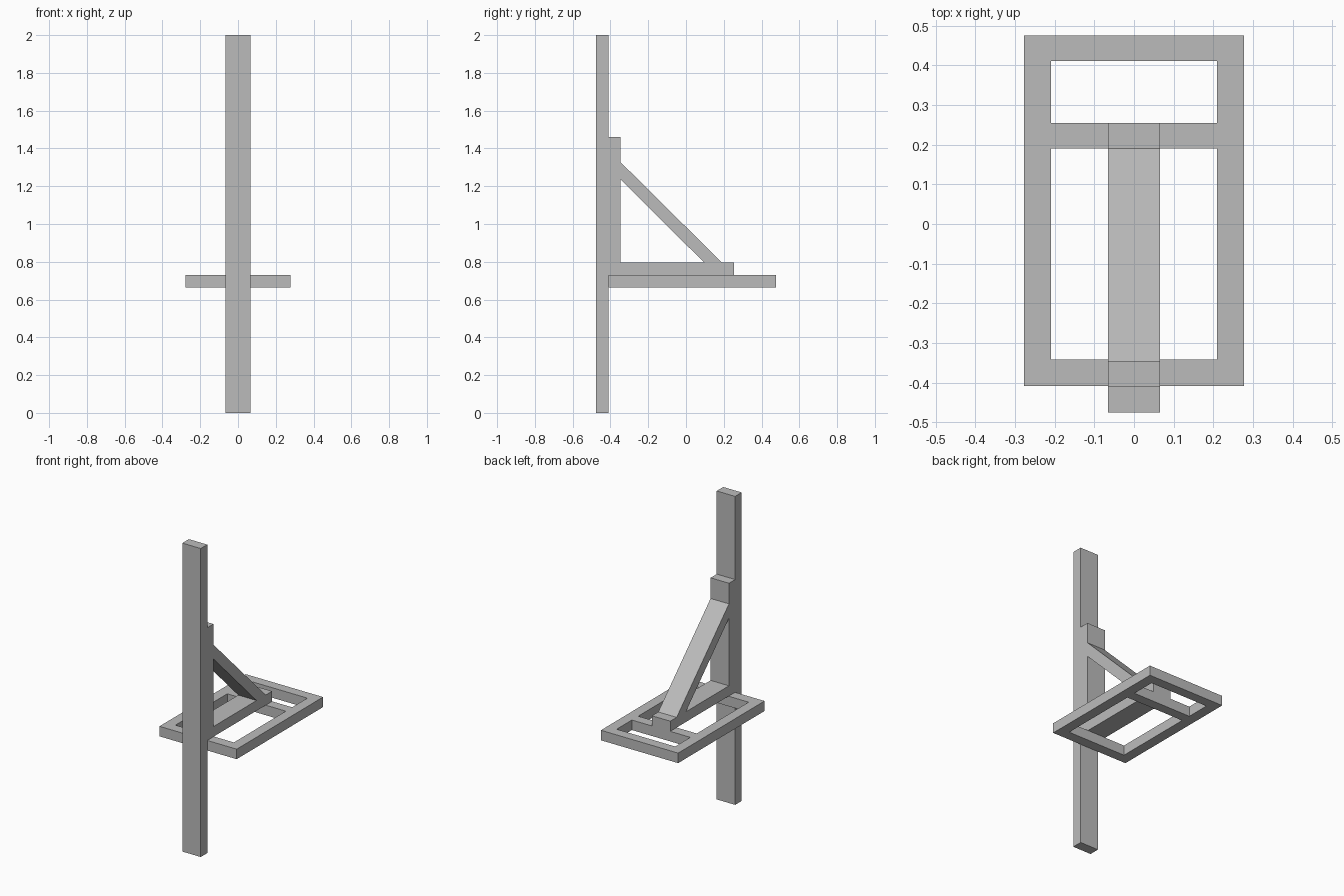
import bpy
import bmesh

cube = bpy.data.objects.get("Cube")
if cube:
    bpy.data.objects.remove(cube, do_unlink=True)

grey = bpy.data.materials.new("plain_grey")
grey.use_nodes = True
colour = (0.5, 0.5, 0.5, 1)
grey.diffuse_color = colour
grey.node_tree.nodes["Principled BSDF"].inputs["Base Color"].default_value = colour


def prism(name, profile, x0, x1):
    """Extrude a (y, z) profile from x0 to x1."""
    bm = bmesh.new()
    face = bm.faces.new([bm.verts.new((x0, y, z)) for y, z in profile])
    ext = bmesh.ops.extrude_face_region(bm, geom=[face])
    verts = [v for v in ext["geom"] if isinstance(v, bmesh.types.BMVert)]
    bmesh.ops.translate(bm, verts=verts, vec=(x1 - x0, 0, 0))
    bmesh.ops.recalc_face_normals(bm, faces=bm.faces)
    mesh = bpy.data.meshes.new(name)
    bm.to_mesh(mesh)
    bm.free()
    mesh.materials.append(grey)
    obj = bpy.data.objects.new(name, mesh)
    bpy.context.collection.objects.link(obj)
    return obj


def board(name, x0, x1, y0, y1, z0, z1):
    return prism(name, [(y0, z0), (y1, z0), (y1, z1), (y0, z1)], x0, x1)


HALF = 0.066                      # half width of the wide boards
FRONT, BACK = -0.409, 0.476       # frame depth
LOW, MID, HIGH = 0.665, 0.73, 0.796   # frame bottom, frame top, arm top
INNER, OUTER = 0.21, 0.277        # frame rails

# Post and the bracket fixed behind it
board("post", -HALF, HALF, -0.476, FRONT, 0, 2)
board("bracket_upright", -HALF, HALF, FRONT, -0.346, HIGH, 1.461)
board("bracket_arm", -HALF, HALF, FRONT, 0.255, MID, HIGH)
prism("diagonal_brace",
      [(-0.346, 1.235), (0.096, HIGH), (0.19, HIGH), (-0.346, 1.327)],
      -HALF, HALF)

# Flat frame: two side rails and three cross rails
board("left_rail", INNER, OUTER, FRONT, BACK, LOW, MID)
board("right_rail", -OUTER, -INNER, FRONT, BACK, LOW, MID)
for name, y0, y1 in (("front_rail", FRONT, -0.342),
                     ("middle_rail", 0.19, 0.255),
                     ("back_rail", 0.411, BACK)):
    board(name, -INNER, INNER, y0, y1, LOW, MID)
